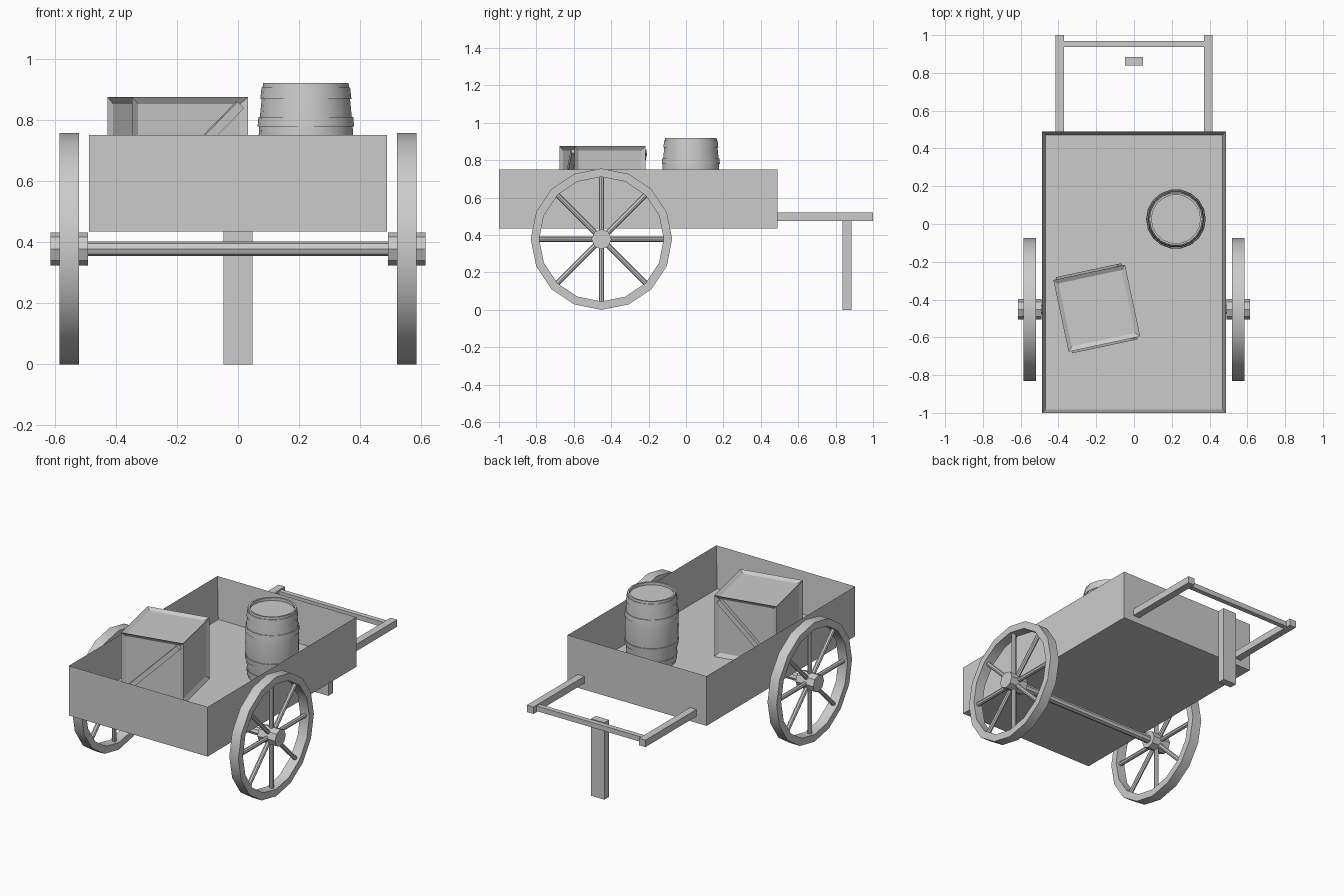
import bpy, bmesh, math
from mathutils import Matrix, Vector

if "Cube" in bpy.data.objects:
    bpy.data.objects.remove(bpy.data.objects["Cube"])


def finish(bm, name, smooth=False):
    bmesh.ops.recalc_face_normals(bm, faces=bm.faces)
    me = bpy.data.meshes.new(name)
    bm.to_mesh(me)
    bm.free()
    ob = bpy.data.objects.new(name, me)
    bpy.context.collection.objects.link(ob)
    if smooth:
        bpy.ops.object.select_all(action='DESELECT')
        bpy.context.view_layer.objects.active = ob
        ob.select_set(True)
        bpy.ops.object.shade_smooth_by_angle(angle=math.radians(30))
    return ob


def box(name, lo, hi):
    bm = bmesh.new()
    lo, hi = Vector(lo), Vector(hi)
    bmesh.ops.create_cube(bm, size=1, matrix=Matrix.Translation((lo + hi) / 2)
                          @ Matrix.Diagonal((*(hi - lo), 1)))
    return finish(bm, name)


def lathe(name, profile, sides, closed=False, smooth=True):
    """Spin (radius, height) points round z; closed joins last point to first."""
    bm = bmesh.new()
    rings = []
    for r, h in profile:
        if r == 0:
            rings.append([bm.verts.new((0, 0, h))] * sides)
        else:
            rings.append([bm.verts.new((r * math.cos(2 * math.pi * i / sides),
                                        r * math.sin(2 * math.pi * i / sides), h))
                          for i in range(sides)])
    pairs = list(zip(rings, rings[1:])) + ([(rings[-1], rings[0])] if closed else [])
    for a, b in pairs:
        for i in range(sides):
            j = (i + 1) % sides
            bm.faces.new(list(dict.fromkeys((a[i], a[j], b[j], b[i]))))
    return finish(bm, name, smooth)


def rod(name, r, length, sides):
    h = length / 2
    return lathe(name, [(0, -h), (r, -h), (r, h), (0, h)], sides)


# Open bed: box with inset top pushed down to the floor
FLOOR = 0.487
bed = box("cart_bed", (-0.487, -1, 0.435), (0.487, 0.49, 0.75))
bm = bmesh.new()
bm.from_mesh(bed.data)
top = [f for f in bm.faces if f.normal.z > 0.9]
bmesh.ops.inset_region(bm, faces=top, thickness=0.027)
bmesh.ops.translate(bm, verts=top[0].verts, vec=(0, 0, FLOOR - 0.75))
bm.to_mesh(bed.data)
bm.free()

# Wheels, hubs and spokes
CY, CZ = -0.452, 0.378
TO_X = Matrix.Rotation(math.pi / 2, 4, 'Y')
for side, s in (("left", -1), ("right", 1)):
    place = Matrix.Translation((s * 0.552, CY, CZ))
    rim = lathe(side + "_wheel_rim", [(0.333, -0.032), (0.378, -0.032),
                                      (0.378, 0.032), (0.333, 0.032)], 16, closed=True)
    rim.matrix_world = place @ TO_X
    hub = rod(side + "_wheel_hub", 0.054, 0.124, 8)
    hub.matrix_world = place @ TO_X
    for k in range(4):
        spoke = rod(f"{side}_spoke_{k + 1}", 0.014, 0.68, 8)
        spoke.matrix_world = place @ Matrix.Rotation(k * math.pi / 4, 4, 'X')
axle = rod("axle", 0.024, 1.1, 8)
axle.matrix_world = Matrix.Translation((0, CY, CZ)) @ TO_X

# Pull handle and prop leg
for side, a in (("left", -0.416), ("right", 0.37)):
    box(side + "_handle_bar", (a, 0.485, 0.476), (a + 0.046, 1, 0.52))
box("handle_crossbar", (-0.38, 0.937, 0.482), (0.38, 0.968, 0.514))
box("prop_leg", (-0.047, 0.838, 0), (0.047, 0.885, 0.488))

# Crate: cube with every face inset and recessed
H = 0.194
bm = bmesh.new()
bmesh.ops.create_cube(bm, size=2 * H)
for f in bm.faces[:]:
    bmesh.ops.inset_individual(bm, faces=[f], thickness=0.033)
    bmesh.ops.translate(bm, verts=f.verts, vec=-f.normal * 0.014)
crate = finish(bm, "crate")
crate_m = Matrix.Translation((-0.197, -0.446, FLOOR + H)) @ Matrix.Rotation(math.radians(12), 4, 'Z')
crate.matrix_world = crate_m

# Diagonal braces on the two crate ends
for name, y0, y1 in (("crate_front_brace", -0.206, -0.178), ("crate_back_brace", 0.178, 0.206)):
    brace = box(name, (-0.236, y0, -0.015), (0.236, y1, 0.015))
    brace.matrix_world = crate_m @ Matrix.Rotation(-math.pi / 4, 4, 'Y')

# Barrel body with recessed lid, then hoops mirrored about its middle
BX, BY, BZ = 0.222, 0.026, (FLOOR + 0.92) / 2
hb = 0.92 - BZ
half = [(0, hb - 0.018), (0.129, hb - 0.018), (0.129, hb), (0.14, hb),
        (0.147, 0.14), (0.153, 0.08), (0.156, 0.0)]
prof = half + [(r, -h) for r, h in half[-2::-1]]
barrel = lathe("barrel", prof, 18)
barrel.location = (BX, BY, BZ)
for i, (lo, hi, r0, r1) in enumerate(((0.165, 0.202, 0.149, 0.145), (0.075, 0.106, 0.158, 0.155))):
    for s, tag in ((1, "upper"), (-1, "lower")):
        hoop = lathe(f"barrel_{tag}_hoop_{i + 1}",
                     [(0.138, s * lo), (r0, s * lo), (r1, s * hi), (0.138, s * hi)], 18, closed=True)
        hoop.location = (BX, BY, BZ)
